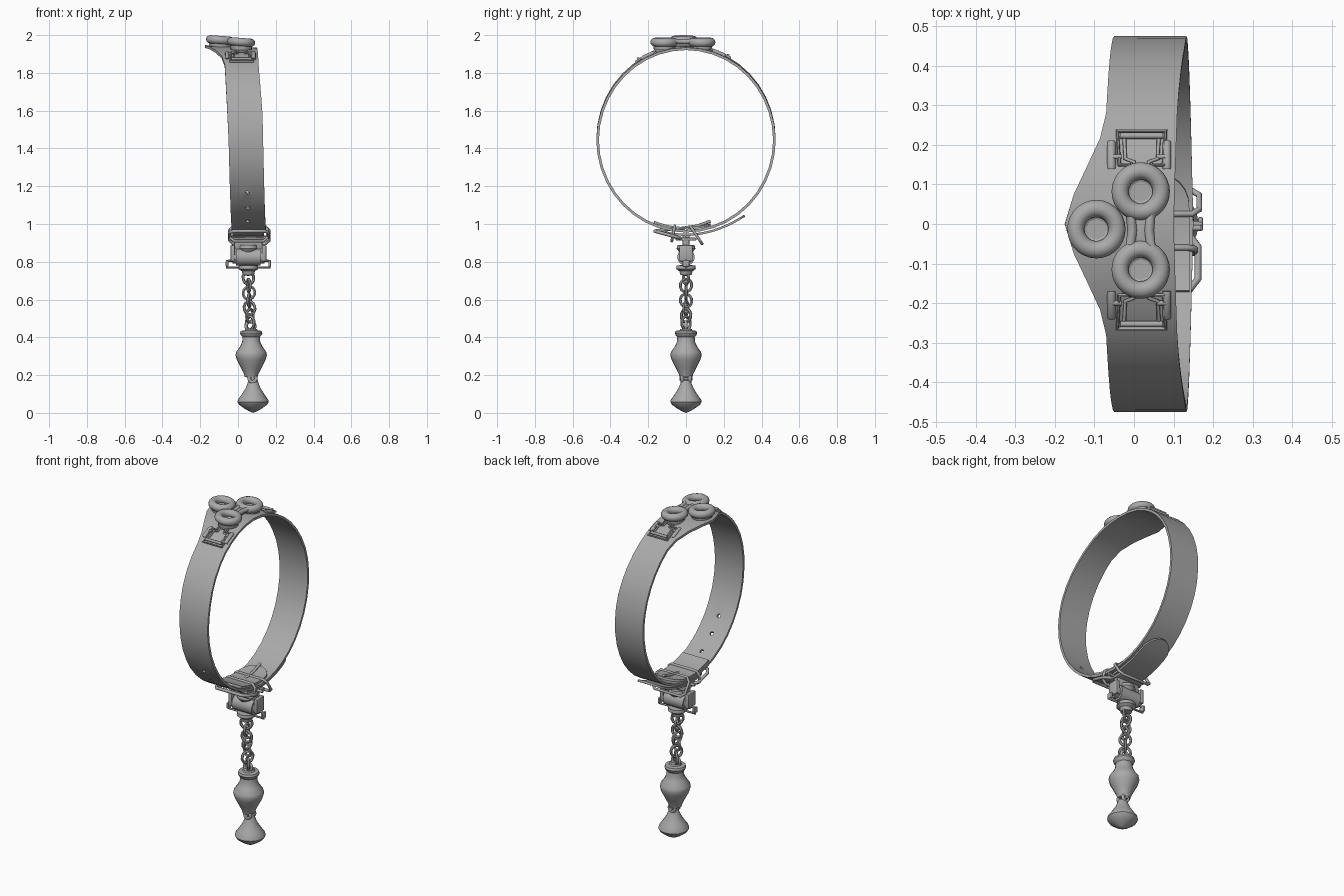
import bpy, bmesh, math
from math import sin, cos, pi, radians, sqrt
from mathutils import Vector

old = bpy.data.objects.get("Cube")
if old:
    bpy.data.objects.remove(old)

grey = bpy.data.materials.new("plain grey")
grey.use_nodes = True
grey.diffuse_color = (0.4, 0.4, 0.4, 1)
grey.node_tree.nodes["Principled BSDF"].inputs["Base Color"].default_value = (0.4, 0.4, 0.4, 1)

ZC, RY, RZ = 1.447, 0.468, 0.485    # strap circle


def finish(ob, angle=40):
    bpy.ops.object.select_all(action='DESELECT')
    bpy.context.view_layer.objects.active = ob
    ob.select_set(True)
    if ob.type == 'CURVE':
        bpy.ops.object.convert(target='MESH')
        ob = bpy.context.object
    for m in list(ob.modifiers):
        bpy.ops.object.modifier_apply(modifier=m.name)
    ob.data.materials.clear()
    ob.data.materials.append(grey)
    bpy.ops.object.shade_smooth_by_angle(angle=radians(angle))
    return ob


def add(name, data):
    ob = bpy.data.objects.new(name, data)
    bpy.context.collection.objects.link(ob)
    return ob


def grid(name, rows, loop=False, thick=0.0, merge=False):
    """Skin rows of points; optional thickness."""
    bm = bmesh.new()
    vs = [[bm.verts.new(p) for p in r] for r in rows]
    n = len(vs)
    for i in range(n if loop else n - 1):
        a, b = vs[i], vs[(i + 1) % n]
        for j in range(len(a) - 1):
            bm.faces.new((a[j], a[j + 1], b[j + 1], b[j]))
    if merge:
        bmesh.ops.remove_doubles(bm, verts=bm.verts, dist=1e-5)
    bmesh.ops.recalc_face_normals(bm, faces=bm.faces)
    me = bpy.data.meshes.new(name)
    bm.to_mesh(me)
    bm.free()
    ob = add(name, me)
    if thick:
        s = ob.modifiers.new("thickness", 'SOLIDIFY')
        s.thickness, s.offset = thick, 0
    return finish(ob)


def lathe(name, profile, loc, seg=20):
    x, y, z = loc
    rows = [[(x + r * cos(2 * pi * i / seg), y + r * sin(2 * pi * i / seg), z + h)
             for r, h in profile] for i in range(seg)]
    return grid(name, rows, True, merge=True)


def tube(name, pts, r, closed=False, res=2):
    cu = bpy.data.curves.new(name, 'CURVE')
    cu.dimensions = '3D'
    cu.bevel_depth, cu.bevel_resolution, cu.use_fill_caps = r, res, True
    sp = cu.splines.new('POLY')
    sp.points.add(len(pts) - 1)
    for p, q in zip(sp.points, pts):
        p.co = (*q, 1)
    sp.use_cyclic_u = closed
    return finish(add(name, cu), 50)


def ring(name, loc, major, minor, tilt=(0, 0, 0)):
    bpy.ops.mesh.primitive_torus_add(location=loc, rotation=tilt, major_radius=major,
                                     minor_radius=minor, major_segments=28, minor_segments=12)
    bpy.context.object.name = name
    return finish(bpy.context.object, 60)


def box(name, loc, size, bevel=0.006):
    bpy.ops.mesh.primitive_cube_add(size=1, location=loc)
    ob = bpy.context.object
    ob.name, ob.scale = name, size
    bpy.ops.object.transform_apply(location=False, rotation=False, scale=True)
    b = ob.modifiers.new("bevel", 'BEVEL')
    b.width, b.segments = bevel, 2
    return finish(ob)


def lerp(table, t):
    for (a, u), (b, v) in zip(table, table[1:]):
        if t <= b:
            return u + (v - u) * (t - a) / (b - a)
    return table[-1][1]


# Main strap: a wide loop with a pointed flare at the top
left_edge = [(0, -.175), (12, -.145), (22, -.1), (32, -.072), (60, -.062), (90, -.05), (180, -.03)]
right_edge = [(0, .1), (40, .11), (75, .13), (180, .15)]
rows = []
for i in range(40):
    a = 9 * i
    d = min(a, 360 - a)
    x0, x1 = lerp(left_edge, d), lerp(right_edge, d)
    row = []
    for k in range(5):
        x = x0 + (x1 - x0) * k / 4
        s = 1 - 0.09 * x * max(0, cos(radians(a)))
        row.append((x, RY * s * sin(radians(a)), ZC + RZ * s * cos(radians(a))))
    rows.append(row)
strap = grid("strap", rows, True, thick=0.014)

# Punched holes in the strap
for z in (1.02, 1.09, 1.17):
    c = (z - ZC) / RZ
    d = Vector((0, -RY * sqrt(1 - c * c), RZ * c))
    bpy.ops.mesh.primitive_cylinder_add(vertices=12, radius=.011, depth=.08,
                                        location=d + Vector((.05, 0, ZC)),
                                        rotation=d.to_track_quat('Z', 'Y').to_euler())
    cutter = bpy.context.object
    m = strap.modifiers.new("hole", 'BOOLEAN')
    m.operation, m.object, m.solver = 'DIFFERENCE', cutter, 'EXACT'
    finish(strap)
    bpy.data.objects.remove(cutter)


def strap_z(y, side=1):
    return ZC + side * RZ * sqrt(1 - (y / RY) ** 2)


# Overlapping strap ends with rounded tips
def strap_end(name, y0, y1, half, height):
    rows = []
    for i in range(17):
        t = i / 16
        t = t if t < .5 else .5 + .5 * sin((t - .5) * pi)
        y = y0 + (y1 - y0) * t
        u = max(0, (y - (y1 - half)) / half)
        w = max(.004, half * sqrt(max(0, 1 - u * u)))
        rows.append([(.055 + w * k, y, height(y)) for k in (-1, 0, 1)])
    grid(name, rows, thick=.012)


strap_end("outer_strap_end", -.11, .31, .083, lambda y: .943 + 1.05 * y * y)
strap_end("inner_strap_end", -.17, .13, .085, lambda y: strap_z(y, -1) + .016)

# Three hollow rings on the crown, two joined by a bridge
for name, x, y, z in (("side_ring", -.095, -.013, 1.974), ("back_ring", .017, .082, 1.963),
                      ("front_ring", .017, -.115, 1.963)):
    ring(name, (x, y, z), .052, .022, (0, radians(4), 0))
    lathe(name + "_cup", [(0, -.022), (.026, -.018), (.054, .004)], (x, y, z), 8)
    lathe(name + "_base", [(0, -.01), (.058, -.01), (.055, -.035), (0, -.035)], (x, y, z - .008))
for s in (-1, 1):
    tube("ring_bridge_rail", [(.017 + s * w, y - .016, 1.966) for w, y in
         ((.042, -.062), (.025, -.04), (.021, 0), (.025, .04), (.042, .062))], .013)
box("ring_bridge_web", (.017, -.016, 1.955), (.04, .11, .03))

# Small crown buckles, mirrored front to back
for s in (-1, 1):
    def on(x, d, h=.014):
        y = -.015 + s * d
        return (x, y, strap_z(y) + h)
    tube("crown_buckle_frame", [on(-.042, .25), on(.08, .25), on(.075, .165), on(.05, .165),
         on(.05, .15), on(-.012, .15), on(-.012, .165), on(-.037, .165)], .006, True)
    tube("crown_buckle_bar", [on(-.034, .238, .02), on(.072, .238, .02)], .008)
    tube("crown_buckle_tongue", [on(-.025, .24), on(-.022, .18), on(0, .172), on(0, .14)], .005)
    tube("crown_buckle_tongue", [on(.063, .24), on(.06, .18), on(.037, .172), on(.037, .14)], .005)
    for x in (-.057, .083):
        tube("crown_buckle_roller", [on(x, .155, .005), on(x, .165, .009), on(x, .21, .009),
             on(x, .22, .005)], .011, res=3)
        tube("crown_buckle_pin", [on(x, .185), on(x + (.025 if x < 0 else -.025), .185)], .006)

# Lower buckle: tilted frame, keeper loops and prong
def loop_wire(name, x0, x1, a, b, r, c=.02):
    """Rounded rectangle between two (y, z) edges."""
    def p(x, t):
        return (x, a[0] + (b[0] - a[0]) * t, a[1] + (b[1] - a[1]) * t)
    tube(name, [p(x0 + c, 0), p(x1 - c, 0), p(x1, .2), p(x1, .8), p(x1 - c, 1),
                p(x0 + c, 1), p(x0, .8), p(x0, .2)], r, True)


loop_wire("buckle_frame", -.045, .162, (-.165, .962), (-.03, .925), .009)
loop_wire("keeper_loop", -.045, .165, (.025, .985), (.085, .895), .008)
loop_wire("front_keeper", -.04, .155, (-.06, .99), (-.075, .91), .008)
tube("buckle_prong", [(.055, -.16, .965), (.055, -.04, .975), (.055, .06, .99), (.055, .13, 1.015)], .008)
tube("buckle_axle", [(-.05, -.01, .932), (.17, -.01, .932)], .008)
box("buckle_plate", (.055, .0, .92), (.17, .11, .016))

# Swivel clasp beneath the buckle
box("clasp_stem", (.055, 0, .905), (.15, .035, .08))
lathe("clasp_collar", [(0, .03), (.045, .03), (.05, .01), (.035, -.01), (0, -.01)], (.055, 0, .86))
for x in (-.028, .138):
    box("clasp_cheek", (x, 0, .845), (.024, .07, .085))
for r, w in ((.046, .065), (.034, .085)):
    bpy.ops.mesh.primitive_cylinder_add(vertices=16, radius=r, depth=2 * w,
                                        location=(.055, 0, .825), rotation=(0, pi / 2, 0))
    bpy.context.object.name = "clasp_barrel"
    finish(bpy.context.object)
tube("clasp_bail", [(-.03, 0, .805), (-.058, 0, .805), (-.058, 0, .77), (.168, 0, .77),
                    (.168, 0, .805), (.14, 0, .805)], .007)
for x in (-.058, .168):
    box("clasp_end_knob", (x, 0, .79), (.014, .036, .036))
lathe("clasp_foot", [(0, .035), (.05, .03), (.052, .012), (.035, 0), (.03, -.02), (0, -.025)],
      (.055, 0, .75))

# Twisted chain
for i in range(7):
    z, x = .715 - .04 * i, .055 + .0015 * i
    turn = radians(25 + 78 * i)
    lean = .3 * (-1) ** i
    pts = []
    for k in range(12):
        a = 2 * pi * k / 12
        u, v = .031 * cos(a), .035 * sin(a)
        u, v = u * cos(lean) - v * sin(lean), u * sin(lean) + v * cos(lean)
        pts.append((x + u * cos(turn), u * sin(turn), z + v))
    tube("chain_link", pts, .008, True, 1)

# Turned handle and pendant
ring("handle_eye", (.066, 0, .458), .024, .008, (pi / 2, 0, 0))
lathe("handle", [(0, .445), (.03, .445), (.034, .437), (.055, .434), (.059, .422), (.054, .41),
                 (.046, .402), (.048, .375), (.06, .35), (.08, .322), (.083, .305), (.076, .28),
                 (.055, .24), (.038, .205), (.034, .19), (0, .185)], (.07, 0, 0))
for y in (-.02, .02):
    ring("handle_joint", (.077, y, .182), .018, .009, (pi / 2, 0, 0))
tube("joint_pin", [(.077, -.034, .182), (.077, .034, .182)], .01)
lathe("pendant", [(0, .175), (.024, .172), (.03, .155), (.04, .13), (.062, .095), (.08, .07),
                  (.083, .058), (.074, .043), (.045, .022), (.02, .008), (0, 0)], (.08, 0, 0))
